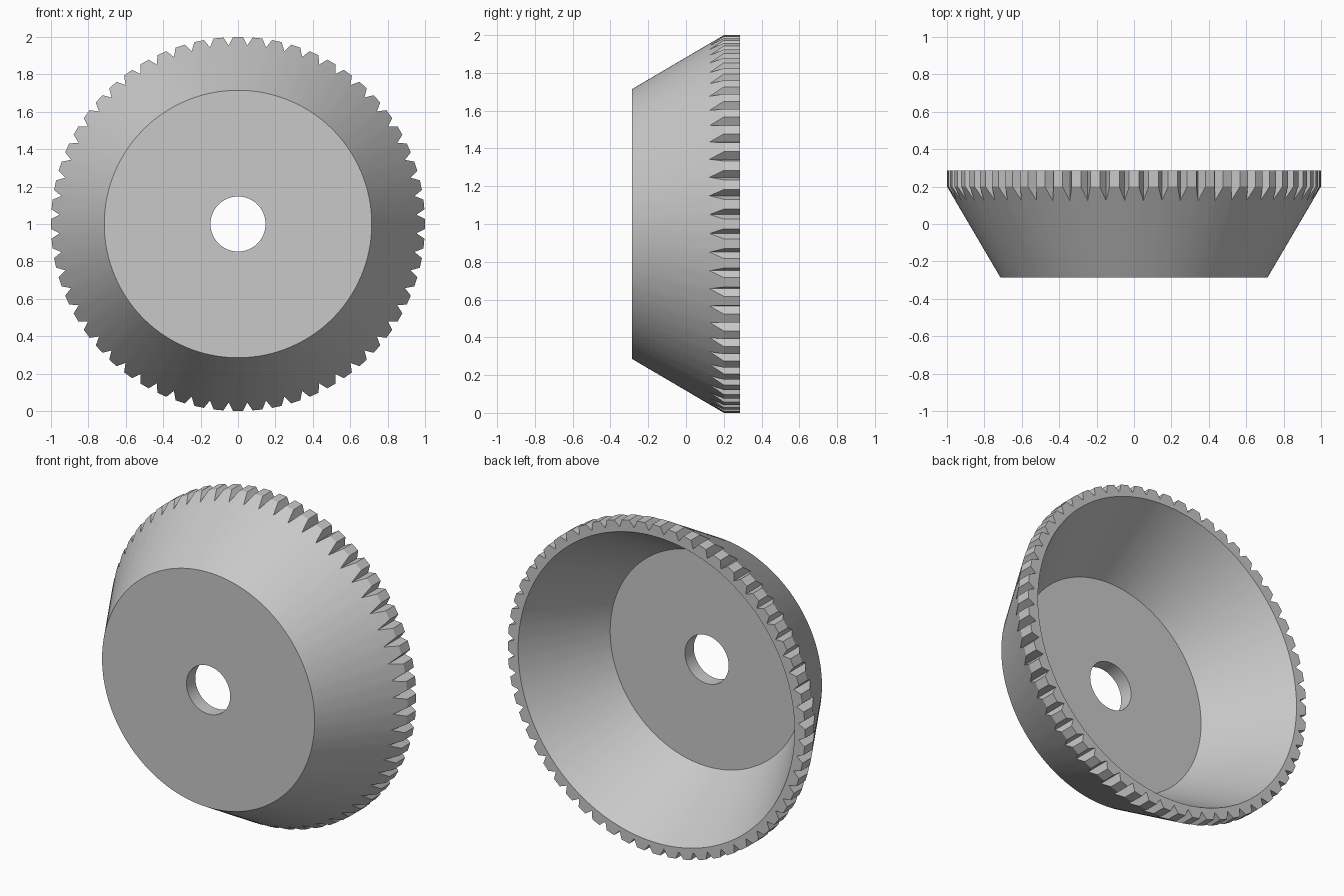
import bpy, bmesh, math

cube = bpy.data.objects.get("Cube")
if cube:
    bpy.data.objects.remove(cube, do_unlink=True)

TEETH = 60
PITCH = 2 * math.pi / TEETH
FRONT, BACK, SHOULDER, FLOOR = -0.285, 0.285, 0.2, -0.2
R_TIP, R_ROOT, R_FRONT, R_HOLE = 1.0, 0.956, 0.715, 0.147
R_RIM, R_FLOOR = 0.93, 0.65
SLOPE = (R_TIP - R_FRONT) / (SHOULDER - FRONT)


def section(radius):
    """Closed radial section (radius, y); the outer radius sets tip or root."""
    cone_end = FRONT + (radius - R_FRONT) / SLOPE
    return [(R_HOLE, FRONT), (R_FRONT, FRONT), (radius, cone_end),
            (radius, BACK), (R_RIM, BACK), (R_FLOOR, FLOOR), (R_HOLE, FLOOR)]


# Steel material
steel = bpy.data.materials.new("grey steel")
steel.use_nodes = True
colour = (0.58, 0.58, 0.58, 1)
steel.diffuse_color = colour
steel.node_tree.nodes["Principled BSDF"].inputs["Base Color"].default_value = colour

# Sections around the axis: two tip edges and one root per tooth
bm = bmesh.new()
columns = []
for i in range(TEETH):
    for offset, radius in ((-0.25, R_TIP), (0.25, R_TIP), (0.5, R_ROOT)):
        a = (i + offset) * PITCH
        columns.append([bm.verts.new((r * math.cos(a), y, 1 + r * math.sin(a)))
                        for r, y in section(radius)])

# Skin neighbouring sections
for c, col in enumerate(columns):
    nxt = columns[(c + 1) % len(columns)]
    for k in range(len(col)):
        m = (k + 1) % len(col)
        bm.faces.new((col[k], col[m], nxt[m], nxt[k]))
bmesh.ops.recalc_face_normals(bm, faces=bm.faces)

mesh = bpy.data.meshes.new("bevel_gear")
bm.to_mesh(mesh)
bm.free()
mesh.materials.append(steel)
gear = bpy.data.objects.new("bevel_gear", mesh)
bpy.context.collection.objects.link(gear)

# Smooth cones and bore, crisp teeth and rims
bpy.ops.object.select_all(action='DESELECT')
gear.select_set(True)
bpy.context.view_layer.objects.active = gear
bpy.ops.object.shade_smooth_by_angle(angle=math.radians(20))
